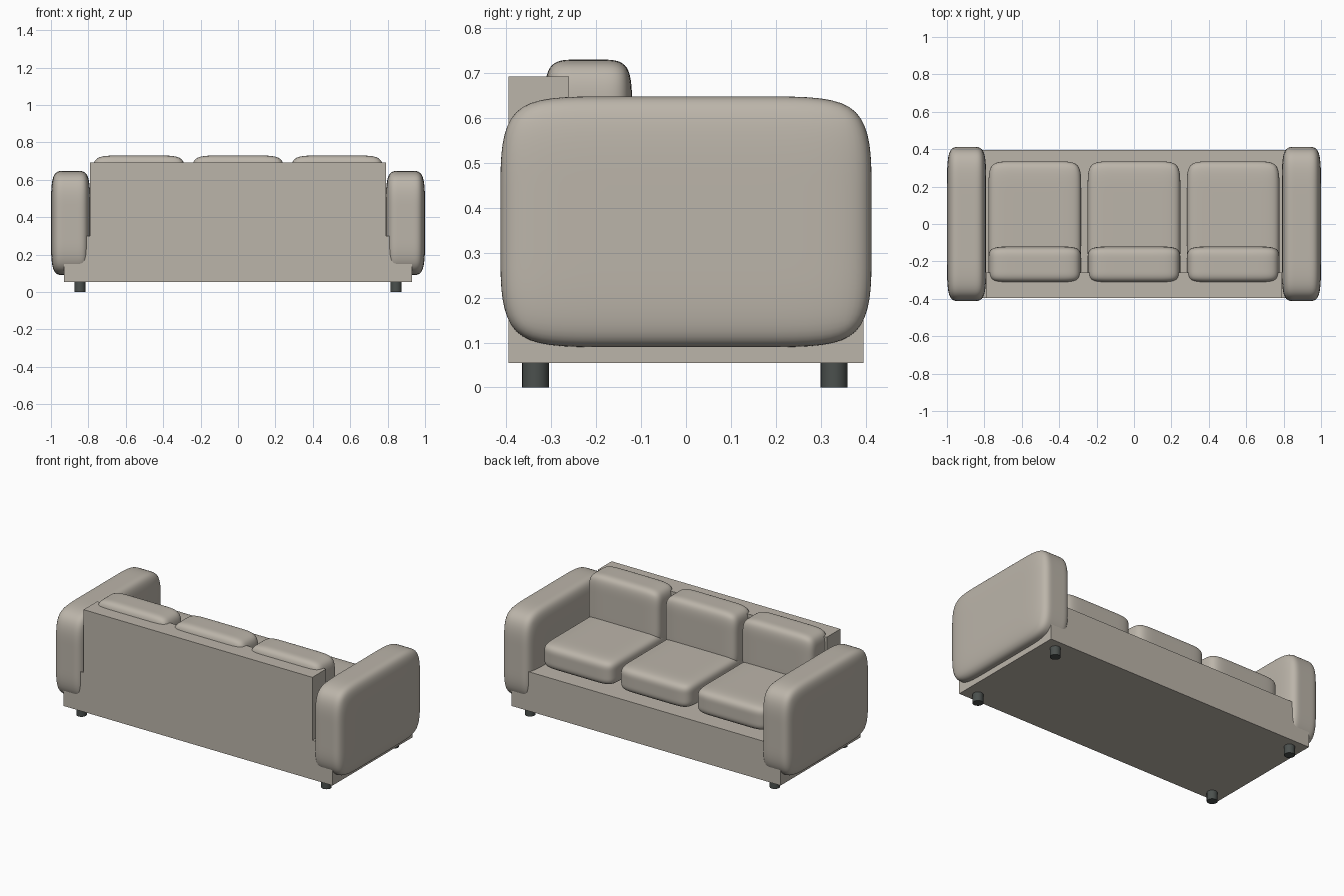
import bpy, bmesh
from mathutils import Matrix

if "Cube" in bpy.data.objects:
    bpy.data.objects.remove(bpy.data.objects["Cube"])


def material(name, color):
    m = bpy.data.materials.new(name)
    m.diffuse_color = (*color, 1)
    m.use_nodes = True
    m.node_tree.nodes["Principled BSDF"].inputs["Base Color"].default_value = m.diffuse_color
    return m


fabric = material("fabric", (0.50, 0.46, 0.40))
dark = material("dark_leg", (0.07, 0.08, 0.075))


def add_object(name, bm, mat):
    bmesh.ops.recalc_face_normals(bm, faces=bm.faces)
    mesh = bpy.data.meshes.new(name)
    bm.to_mesh(mesh)
    bm.free()
    mesh.materials.append(mat)
    ob = bpy.data.objects.new(name, mesh)
    bpy.context.collection.objects.link(ob)
    return ob


def box(name, lo, hi):
    bm = bmesh.new()
    bmesh.ops.create_cube(bm, size=1)
    for v in bm.verts:
        v.co = [(l + h) / 2 + c * (h - l) for l, h, c in zip(lo, hi, v.co)]
    return add_object(name, bm, fabric)


def cushion(name, lo, hi, soft):
    """Box cage with support loops 'soft' away from each side, subdivided smooth."""
    bm = bmesh.new()
    bmesh.ops.create_cube(bm, size=1)
    for v in bm.verts:
        v.co = [(l + h) / 2 + c * (h - l) for l, h, c in zip(lo, hi, v.co)]
    for i in range(3):
        axis = [0, 0, 0]
        axis[i] = 1
        for pos in (lo[i] + soft[i], hi[i] - soft[i]):
            co = [0, 0, 0]
            co[i] = pos
            bmesh.ops.bisect_plane(bm, geom=bm.verts[:] + bm.edges[:] + bm.faces[:],
                                   plane_co=co, plane_no=axis)
    for f in bm.faces:
        f.smooth = True
    ob = add_object(name, bm, fabric)
    sub = ob.modifiers.new("soft", 'SUBSURF')
    sub.levels = sub.render_levels = 3
    return ob


# Frame: base and backrest
box("base", (-0.93, -0.395, 0.055), (0.93, 0.395, 0.30))
box("backrest", (-0.79, -0.395, 0.30), (0.79, -0.26, 0.693))

# Padded arms
cushion("arm_left", (-1.0, -0.413, 0.09), (-0.79, 0.413, 0.648), (0.07, 0.21, 0.21))
cushion("arm_right", (0.79, -0.413, 0.09), (1.0, 0.413, 0.648), (0.07, 0.21, 0.21))

# Seat and back cushions
for i, x in enumerate((-0.53, 0, 0.53)):
    cushion(f"seat_cushion_{i + 1}", (x - 0.248, -0.26, 0.305), (x + 0.248, 0.335, 0.465),
            (0.12, 0.13, 0.065))
    cushion(f"back_cushion_{i + 1}", (x - 0.248, -0.315, 0.38), (x + 0.248, -0.12, 0.73),
            (0.13, 0.07, 0.11))

# Round legs
for x in (-0.845, 0.845):
    for y in (-0.335, 0.33):
        bm = bmesh.new()
        bmesh.ops.create_cone(bm, cap_ends=True, segments=24, radius1=0.03, radius2=0.03,
                              depth=0.06, matrix=Matrix.Translation((x, y, 0.03)))
        for f in bm.faces:
            f.smooth = len(f.verts) == 4
        side = "left" if x < 0 else "right"
        add_object(f"{'front' if y < 0 else 'rear'}_leg_{side}", bm, dark)
